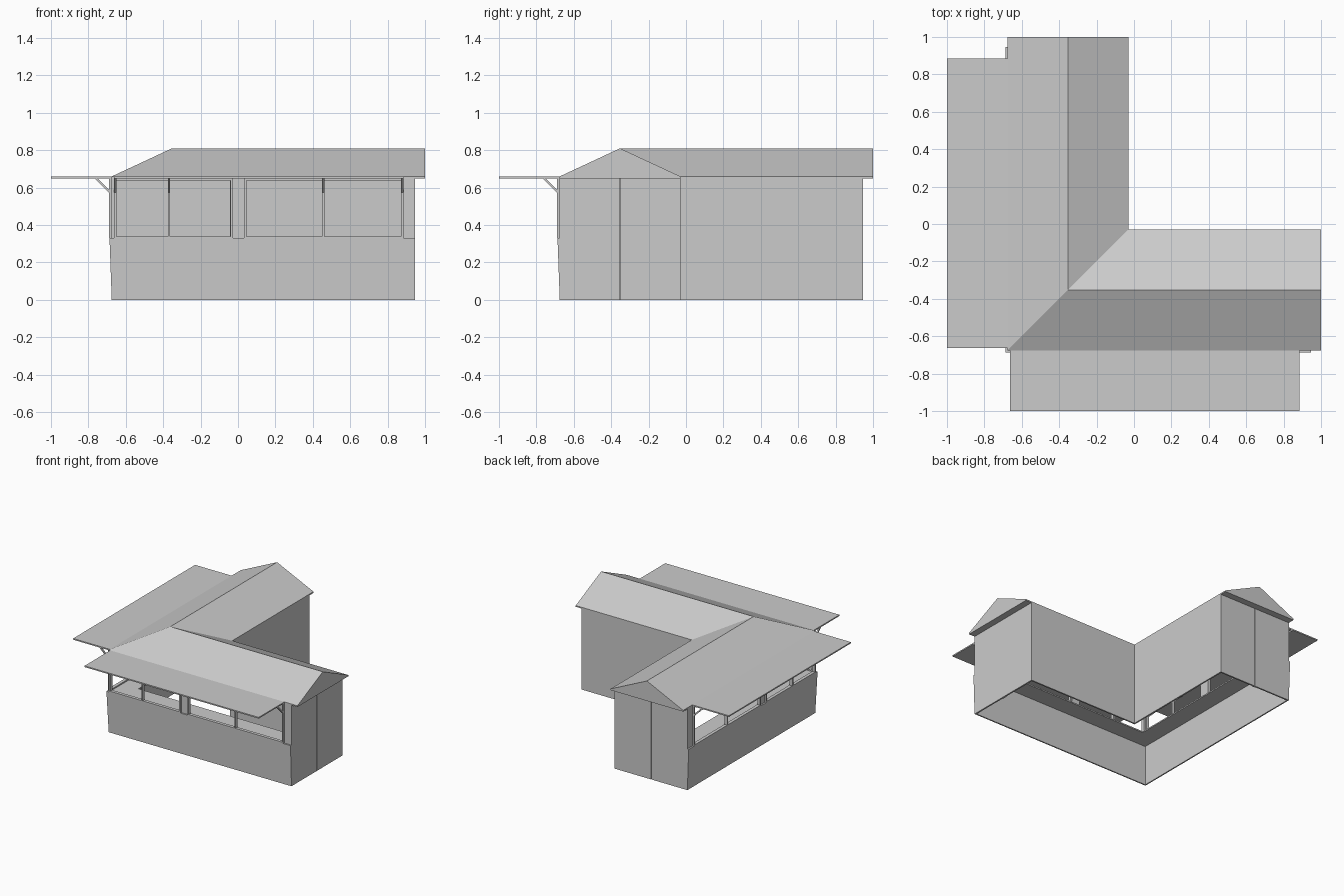
import bpy, bmesh

if "Cube" in bpy.data.objects:
    bpy.data.objects.remove(bpy.data.objects["Cube"])


def finish(name, bm):
    bmesh.ops.recalc_face_normals(bm, faces=bm.faces)
    me = bpy.data.meshes.new(name)
    bm.to_mesh(me)
    bm.free()
    ob = bpy.data.objects.new(name, me)
    bpy.context.collection.objects.link(ob)
    return ob


def l_sweep(name, profile, end):
    """Sweep a closed (depth, z) profile along both wings, mitred at the corner."""
    bm = bmesh.new()
    rings = [[bm.verts.new(p) for p in ring] for ring in (
        [(end, d, z) for d, z in profile],
        [(d, d, z) for d, z in profile],
        [(d, end, z) for d, z in profile])]
    n = len(profile)
    for a, b in zip(rings, rings[1:]):
        for i in range(n):
            j = (i + 1) % n
            bm.faces.new((a[i], a[j], b[j], b[i]))
    bm.faces.new(rings[0])
    bm.faces.new(rings[2])
    return finish(name, bm)


def both_wings(name, a0, a1, profile):
    """Extrude a (depth, z) profile from a0 to a1 on the front wing and its mirror."""
    for wing in ("front", "side"):
        bm = bmesh.new()
        rings = []
        for a in (a0, a1):
            pts = [(a, d, z) if wing == "front" else (d, a, z) for d, z in profile]
            rings.append([bm.verts.new(p) for p in pts])
        n = len(profile)
        for i in range(n):
            j = (i + 1) % n
            bm.faces.new((rings[0][i], rings[0][j], rings[1][j], rings[1][i]))
        bm.faces.new(rings[0])
        bm.faces.new(rings[1])
        finish(f"{wing}_{name}", bm)


def rect(d0, d1, z0, z1):
    return [(d0, z0), (d1, z0), (d1, z1), (d0, z1)]


OUT, INN, MID, END = -0.675, -0.03, -0.353, 0.947
SILL, TOP = 0.33, 0.65

# Gabled roof with hip and valley at the corner
l_sweep("roof", [(OUT, TOP), (INN, TOP), (INN, 0.66), (MID, 0.81), (OUT, 0.66)], 1.0)

# Continuous walls and the inside counter
l_sweep("back_wall", rect(-0.042, INN, 0, TOP), END)
l_sweep("lower_wall", [(OUT, 0), (-0.665, 0), (-0.665, SILL), (-0.687, SILL)], END)
l_sweep("counter", rect(-0.68, -0.52, SILL - 0.01, SILL), END - 0.01)

# End walls: two panels with a narrow seam and backing
for label, d0, d1 in (("outer", OUT, MID - 0.002), ("inner", MID + 0.002, INN)):
    both_wings(f"end_panel_{label}", END - 0.012, END, rect(d0, d1, 0, TOP))
both_wings("end_backing", END - 0.016, END - 0.011, rect(MID - 0.02, MID + 0.02, 0, TOP))

# Solid wall pieces beside the openings
both_wings("end_pier", 0.88, END, rect(OUT, -0.662, SILL, TOP))
both_wings("middle_pier", -0.03, 0.035, rect(OUT, -0.662, SILL, TOP))
both_wings("corner_post", OUT, -0.66, rect(OUT, -0.66, SILL, TOP))

# Window frames: two pairs of openings per wing
F0, F1, W = -0.69, -0.664, 0.012
for k, (a, m, b) in enumerate(((-0.662, -0.369, -0.028), (0.033, 0.456, 0.884)), 1):
    for s, c in (("start", a + W / 2), ("mullion", m), ("end", b - W / 2)):
        both_wings(f"window_{k}_{s}", c - W / 2, c + W / 2, rect(F0, F1, SILL, TOP))
    both_wings(f"window_{k}_bottom", a, b, rect(F0, F1, SILL, SILL + 0.01))
    both_wings(f"window_{k}_top", a, b, rect(F0, F1, TOP - 0.012, TOP))

# Flat raised shutters forming awnings, held by diagonal struts
both_wings("awning", -0.662, 0.884, rect(-1.0, -0.66, 0.65, 0.66))
for k, c in enumerate((-0.656, -0.369, 0.456, 0.878), 1):
    both_wings(f"strut_{k}", c - 0.006, c + 0.006,
               [(-0.688, 0.572), (-0.688, 0.588), (-0.754, 0.652), (-0.77, 0.652)])
